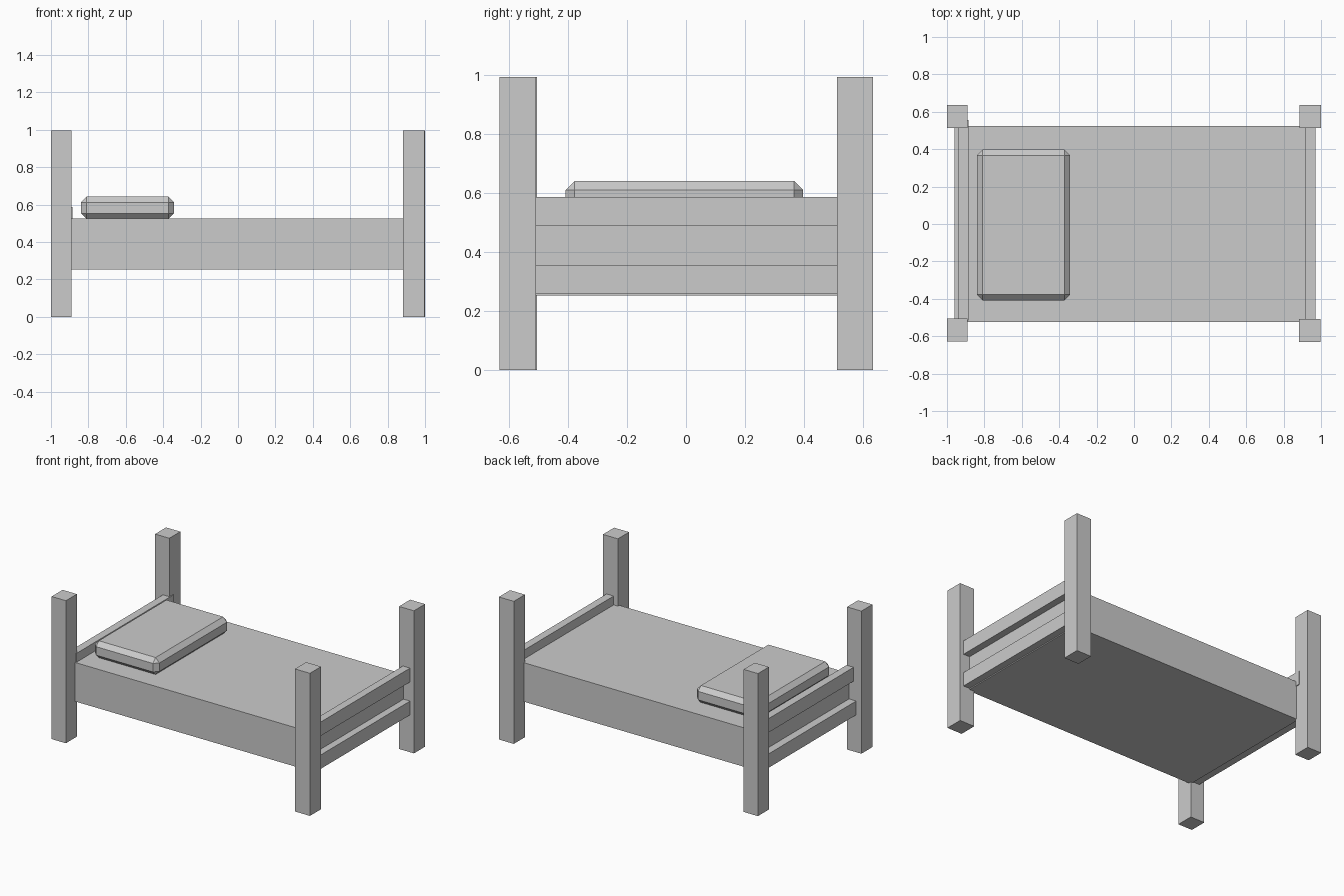
import bpy

if "Cube" in bpy.data.objects:
    bpy.data.objects.remove(bpy.data.objects["Cube"])


def box(name, x, y, z):
    """Box from (min, max) pairs on each axis."""
    lo, hi = zip(x, y, z)
    centre = [(a + b) / 2 for a, b in zip(lo, hi)]
    bpy.ops.mesh.primitive_cube_add(size=1, location=centre)
    ob = bpy.context.object
    ob.name = name
    ob.scale = [b - a for a, b in zip(lo, hi)]
    bpy.ops.object.transform_apply(location=False, rotation=False, scale=True)
    return ob


# Four corner posts, slightly uneven in placement
posts = {
    "head_post_front": ((-1.0, -0.89), (-0.627, -0.506)),
    "head_post_back": ((-1.0, -0.89), (0.514, 0.635)),
    "foot_post_front": ((0.882, 0.998), (-0.632, -0.509)),
    "foot_post_back": ((0.885, 1.0), (0.512, 0.635)),
}
for name, (x, y) in posts.items():
    box(name, x, y, (0, 0.995))

# Mattress block
box("mattress", (-0.905, 0.92), (-0.525, 0.525), (0.253, 0.525))

# Upper and lower rails at both ends
upper, lower = (0.49, 0.587), (0.26, 0.357)
box("head_rail_upper", (-0.94, -0.885), (-0.515, 0.555), upper)
box("head_rail_lower", (-0.96, -0.895), (-0.515, 0.525), lower)
box("foot_rail_upper", (0.915, 0.97), (-0.515, 0.522), upper)
box("foot_rail_lower", (0.915, 0.97), (-0.515, 0.522), lower)

# Pillow with chamfered edges
pillow = box("pillow", (-0.84, -0.342), (-0.408, 0.397), (0.523, 0.642))
bevel = pillow.modifiers.new("chamfer", 'BEVEL')
bevel.width = 0.03
bevel.segments = 1
